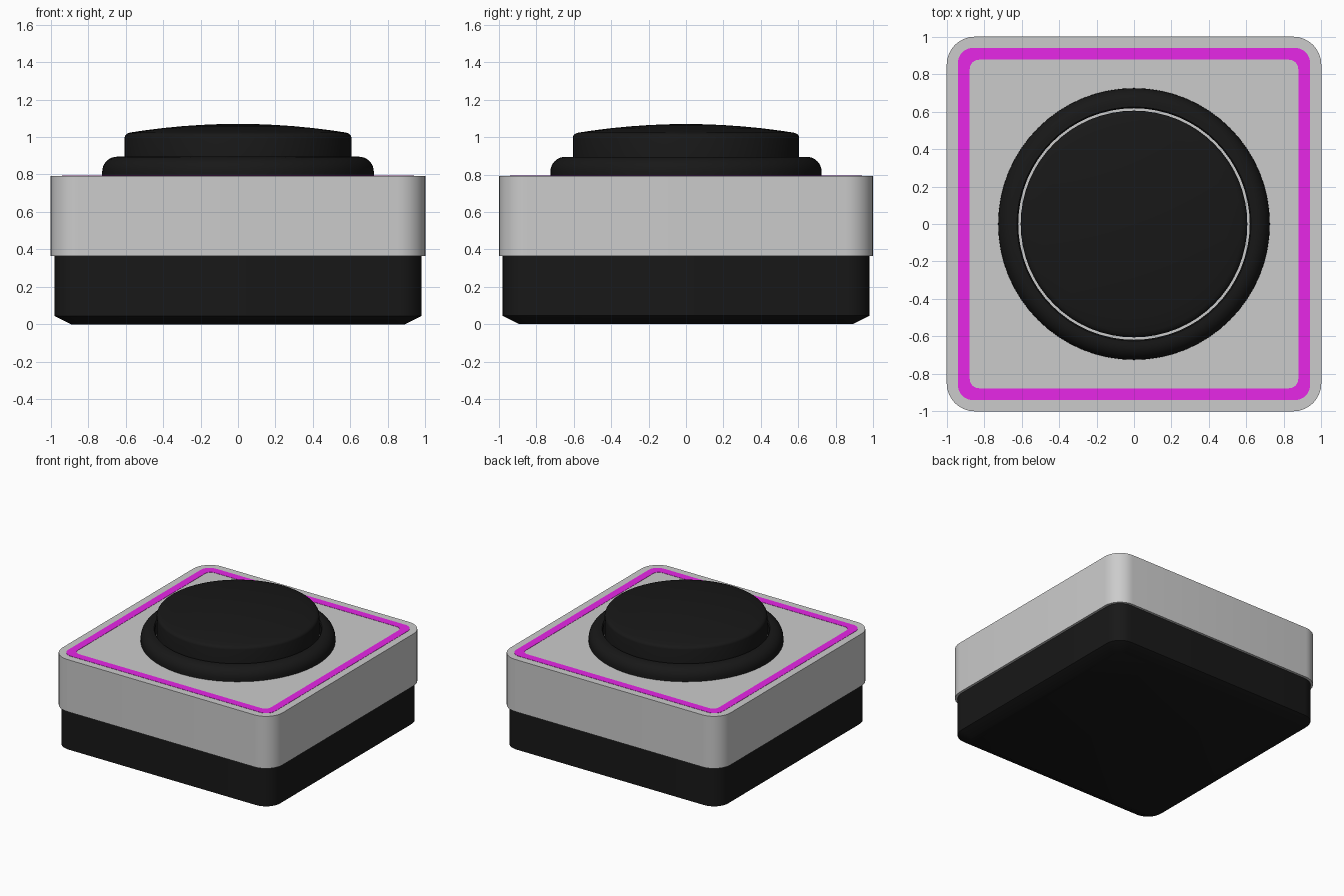
import bpy, bmesh
from math import cos, sin, pi, radians

if "Cube" in bpy.data.objects:
    bpy.data.objects.remove(bpy.data.objects["Cube"])


def material(name, rgb):
    m = bpy.data.materials.new(name)
    m.diffuse_color = (*rgb, 1)
    m.use_nodes = True
    m.node_tree.nodes["Principled BSDF"].inputs["Base Color"].default_value = m.diffuse_color
    return m


black = material("black_plastic", (0.009, 0.009, 0.009))
magenta = material("magenta_inlay", (0.8, 0.02, 0.8))


def rounded_square(half, radius, steps=8):
    """Outline of a square with rounded corners."""
    pts = []
    c = half - radius
    for k, (sx, sy) in enumerate([(1, 1), (-1, 1), (-1, -1), (1, -1)]):
        for i in range(steps + 1):
            a = (k + i / steps) * pi / 2
            pts.append((sx * c + radius * cos(a), sy * c + radius * sin(a)))
    return pts


def circle(radius, sides=64):
    return [(radius * cos(2 * pi * i / sides), radius * sin(2 * pi * i / sides))
            for i in range(sides)]


def loft(name, sections, mat=None, closed=False):
    """Skin a stack of (outline, z); cap the ends, or join last to first."""
    bm = bmesh.new()
    loops = [[bm.verts.new((x, y, z)) for x, y in pts] for pts, z in sections]
    pairs = list(zip(loops, loops[1:]))
    if closed:
        pairs.append((loops[-1], loops[0]))
    else:
        bm.faces.new(loops[0][::-1])
        bm.faces.new(loops[-1])
    for a, b in pairs:
        n = len(a)
        for i in range(n):
            j = (i + 1) % n
            bm.faces.new((a[i], a[j], b[j], b[i]))
    bmesh.ops.recalc_face_normals(bm, faces=bm.faces)
    mesh = bpy.data.meshes.new(name)
    bm.to_mesh(mesh)
    bm.free()
    ob = bpy.data.objects.new(name, mesh)
    bpy.context.collection.objects.link(ob)
    if mat:
        mesh.materials.append(mat)
    bpy.ops.object.select_all(action='DESELECT')
    ob.select_set(True)
    bpy.context.view_layer.objects.active = ob
    bpy.ops.object.shade_smooth_by_angle(angle=radians(30))
    return ob


# Black base with chamfered foot
loft("base", [(rounded_square(0.89, 0.06), 0.0),
              (rounded_square(0.98, 0.13), 0.045),
              (rounded_square(0.98, 0.13), 0.37)], black)

# Grey upper housing
loft("housing", [(rounded_square(1.0, 0.15), 0.365),
                 (rounded_square(1.0, 0.15), 0.793)])

# Coloured border inlaid in the housing top
outer, inner = rounded_square(0.94, 0.08), rounded_square(0.877, 0.05)
loft("border_inlay", [(outer, 0.78), (outer, 0.795), (inner, 0.795), (inner, 0.78)],
     magenta, closed=True)

# Collar with rounded shoulder and a groove inside
shoulder = [(circle(0.645 + 0.08 * cos(a)), 0.815 + 0.08 * sin(a))
            for a in [i * pi / 16 for i in range(9)]]
loft("button_collar", [(circle(0.725), 0.785)] + shoulder +
     [(circle(0.625), 0.895), (circle(0.618), 0.885), (circle(0.618), 0.785)],
     black, closed=True)

# Push button with soft edge and shallow dome
edge = [(0.605, 0.785), (0.605, 1.0), (0.601, 1.01), (0.592, 1.018), (0.575, 1.024)]
dome = [(r, 1.07 - 0.046 * (r / 0.575) ** 2)
        for r in (0.5, 0.4, 0.3, 0.2, 0.1, 0.02)]
loft("push_button", [(circle(r), z) for r, z in edge + dome], black)
